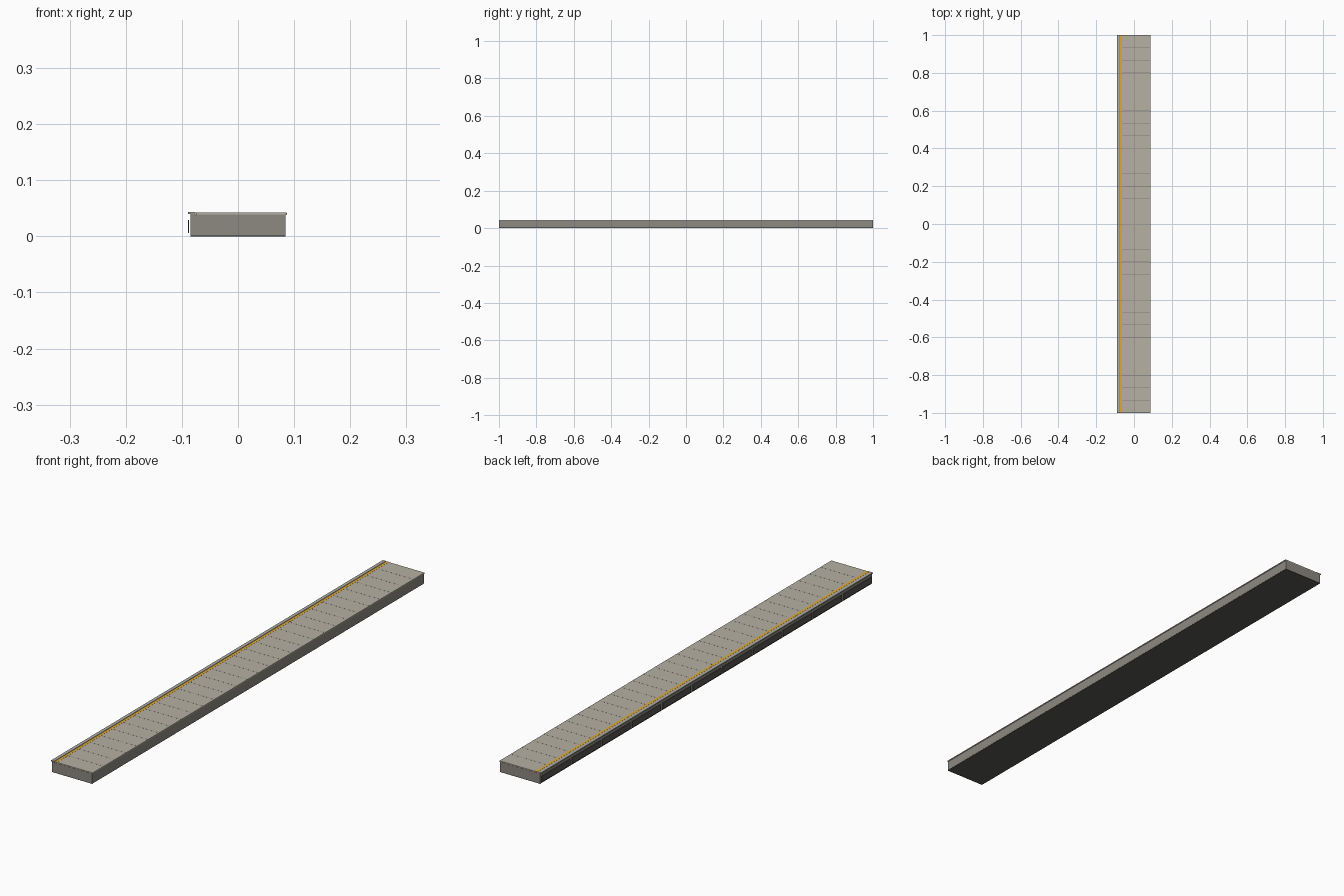
import bpy

if "Cube" in bpy.data.objects:
    bpy.data.objects.remove(bpy.data.objects["Cube"])


def material(name, r, g, b):
    m = bpy.data.materials.new(name)
    m.diffuse_color = (r, g, b, 1)
    m.use_nodes = True
    m.node_tree.nodes["Principled BSDF"].inputs["Base Color"].default_value = m.diffuse_color
    return m


concrete = material("concrete", 0.27, 0.25, 0.22)
paving = material("paving", 0.47, 0.44, 0.37)
edge_stone = material("edge_stone", 0.42, 0.41, 0.36)
dark = material("dark_grey", 0.10, 0.095, 0.09)
seam = material("seam", 0.25, 0.23, 0.20)
yellow = material("yellow_paint", 0.75, 0.40, 0.03)


def box(name, x, y, z, mat, bevel=0):
    """Box from (min, max) ranges, with optional edge rounding."""
    bpy.ops.mesh.primitive_cube_add(size=1)
    o = bpy.context.object
    o.name = name
    for v in o.data.vertices:
        for i, (a, b) in enumerate((x, y, z)):
            v.co[i] = b if v.co[i] > 0 else a
    o.data.materials.append(mat)
    if bevel:
        m = o.modifiers.new("bevel", 'BEVEL')
        m.width = bevel
        m.segments = 2
    return o


FULL = (-1, 1)

# Foundation strip and platform body
box("base", (-0.0845, 0.0845), FULL, (0, 0.002), dark)
box("platform_body", (-0.085, 0.085), FULL, (0.002, 0.038), concrete)

# Paved deck, slightly overhanging on the right
box("paved_deck", (-0.075, 0.087), FULL, (0.038, 0.0425), paving, 0.0008)

# Edge coping on the track side
box("edge_coping", (-0.089, -0.0755), FULL, (0.0395, 0.0437), edge_stone, 0.001)
box("coping_bed", (-0.085, -0.0755), FULL, (0.038, 0.0395), concrete)

# Painted safety line
box("safety_line", (-0.0735, -0.0635), FULL, (0.0420, 0.0429), yellow)

# Seams between paving slabs
slabs = 30
for i in range(1, slabs):
    y = -1 + 2 * i / slabs
    box("paving_seam", (-0.062, 0.085), (y - 0.0008, y + 0.0008),
        (0.0420, 0.0427), seam)

# Facing panels on the track side
panels = 11
pitch = 2 / panels
for i in range(panels):
    y = -1 + (i + 0.5) * pitch
    box("facing_panel", (-0.0893, -0.0870), (y - pitch / 2 + 0.006, y + pitch / 2 - 0.006),
        (0.006, 0.029), dark)
